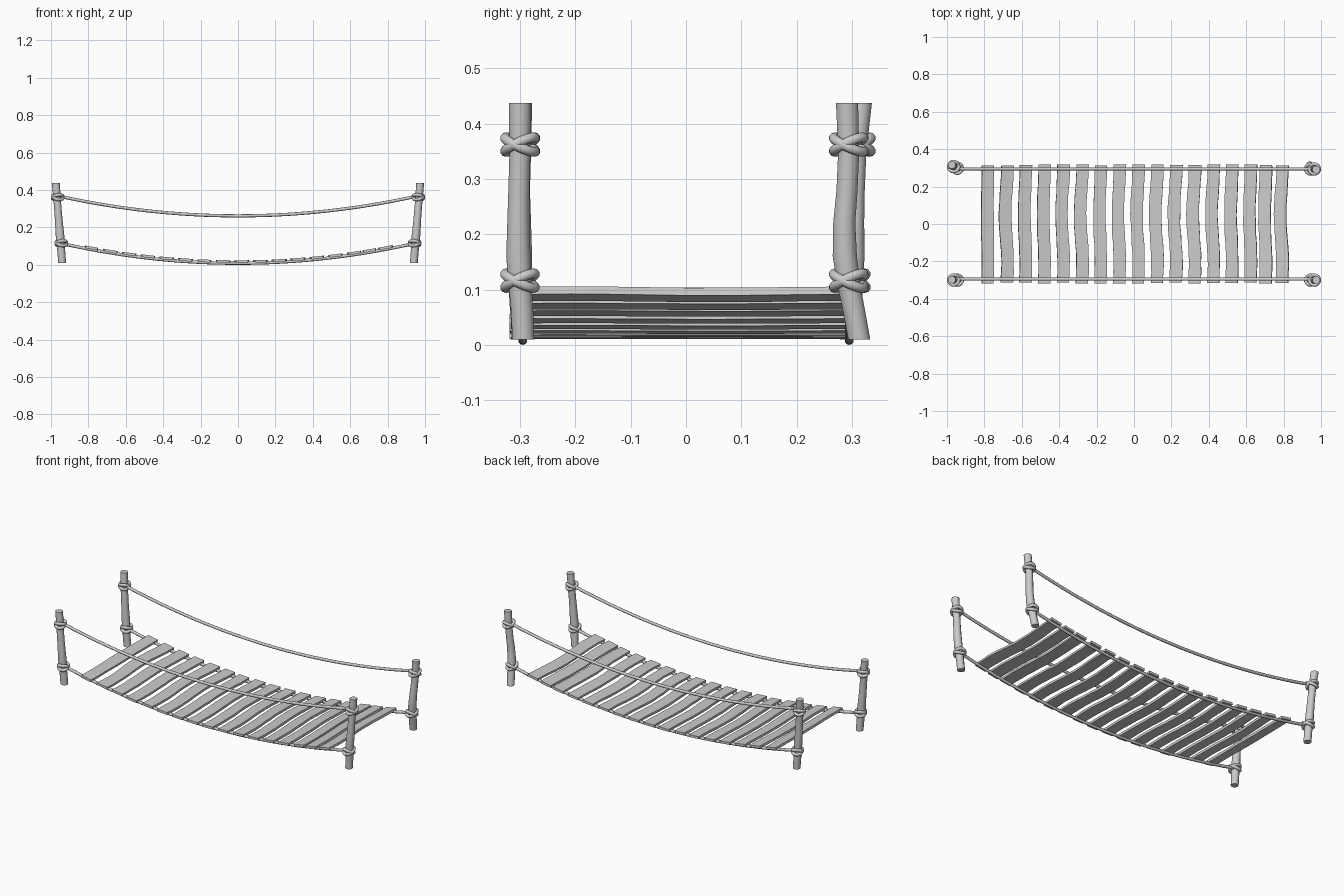
import bpy, bmesh, math, random
from mathutils import Vector

if "Cube" in bpy.data.objects:
    bpy.data.objects.remove(bpy.data.objects["Cube"])

random.seed(4)


def finish(bm, name, angle=35):
    bmesh.ops.recalc_face_normals(bm, faces=bm.faces)
    me = bpy.data.meshes.new(name)
    bm.to_mesh(me)
    bm.free()
    ob = bpy.data.objects.new(name, me)
    bpy.context.collection.objects.link(ob)
    bpy.ops.object.select_all(action='DESELECT')
    ob.select_set(True)
    bpy.context.view_layer.objects.active = ob
    bpy.ops.object.shade_smooth_by_angle(angle=math.radians(angle))
    return ob


def loft(bm, rings, closed=False):
    """Skin a list of point rings; cap the ends unless the loft is closed."""
    vs = [[bm.verts.new(p) for p in r] for r in rings]
    n = len(vs[0])
    pairs = list(zip(vs, vs[1:])) + ([(vs[-1], vs[0])] if closed else [])
    for a, b in pairs:
        for i in range(n):
            j = (i + 1) % n
            bm.faces.new((a[i], a[j], b[j], b[i]))
    if not closed:
        bm.faces.new(vs[0])
        bm.faces.new(vs[-1])


def tube(name, pts, r, sides=10, closed=False):
    pts = [Vector(p) for p in pts]
    n = len(pts)
    rings = []
    for i, p in enumerate(pts):
        a = pts[(i - 1) % n] if closed or i else p
        b = pts[(i + 1) % n] if closed or i < n - 1 else p
        t = (b - a).normalized()
        u = Vector((0, 0, 1))
        u = (u - t * u.dot(t)).normalized()
        v = t.cross(u)
        rings.append([p + r * (math.cos(k) * u + math.sin(k) * v)
                      for k in (2 * math.pi * s / sides for s in range(sides))])
    bm = bmesh.new()
    loft(bm, rings, closed)
    return finish(bm, name, 60)


def sag(x, low, high):
    return low + (high - low) * (x / 0.95) ** 2


# Crooked posts: heights shared, each with its own sideways bend
heights = [0.01, 0.06, 0.11, 0.16, 0.22, 0.28, 0.35, 0.437]
radii = [0.021, 0.021, 0.022, 0.023, 0.021, 0.02, 0.02, 0.021]
bends = {
    ("right", "front"): [-0.294, -0.296, -0.3, -0.303, -0.303, -0.302, -0.3, -0.3],
    ("right", "back"): [0.313, 0.304, 0.294, 0.287, 0.286, 0.291, 0.294, 0.291],
    ("left", "front"): [-0.297, -0.298, -0.3, -0.3, -0.3, -0.301, -0.299, -0.298],
    ("left", "back"): [0.298, 0.298, 0.298, 0.301, 0.302, 0.304, 0.307, 0.316],
}
for (side, end), ys in bends.items():
    s = 1 if side == "right" else -1

    def post_x(z):
        return s * (0.94 + 0.034 * (z - 0.01) / 0.427)

    rings = []
    for z, y, r in zip(heights, ys, radii):
        rings.append([(post_x(z) + r * math.cos(a), y + r * math.sin(a), z)
                      for a in (2 * math.pi * k / 10 for k in range(10))])
    bm = bmesh.new()
    loft(bm, rings)
    finish(bm, f"post_{side}_{end}", 45)

    # Knots: two crossing loops tied round the post
    for level, z, y in (("lower", 0.116, ys[2]), ("upper", 0.362, ys[6])):
        for k, tilt in enumerate((1, -1)):
            pts = []
            for i in range(28):
                a = 2 * math.pi * i / 28
                pts.append((post_x(z) * 0.996 + 0.027 * math.cos(a),
                            y + 0.027 * math.sin(a),
                            z + tilt * 0.013 * math.sin(a + 0.4 * s)))
            tube(f"knot_{level}_{side}_{end}_{k + 1}", pts, 0.009, closed=True)

# Sagging ropes
for end, y in (("front", -0.295), ("back", 0.295)):
    for name, low, high, r in (("deck_rope", 0.0085, 0.116, 0.0085),
                               ("hand_rope", 0.262, 0.366, 0.0085)):
        xs = [-0.96 + 1.92 * i / 32 for i in range(33)]
        tube(f"{name}_{end}", [(x, y, sag(x, low, high)) for x in xs], r)

# Wavy planks laid across the deck ropes
centres = [-0.783 + 0.1003 * i for i in range(15)] + [0.702, 0.788]
for n, cx in enumerate(centres):
    z = sag(cx, 0.0085, 0.116) + 0.009
    slope = math.atan(2 * 0.1075 * cx / 0.95 ** 2)
    wave = 0.001 if n == 0 else random.uniform(0.004, 0.007)
    rings = []
    for i in range(13):
        t = i / 12
        y = -0.316 + 0.632 * t + (random.uniform(-0.003, 0.003) if i in (0, 12) else 0)
        shift = wave * math.sin(2 * math.pi * (t * 1.2 + 0.05))
        half = 0.033 + random.uniform(-0.0015, 0.0015)
        ring = []
        for u, w in ((-half, -0.007), (half, -0.007), (half, 0.007), (-half, 0.007)):
            u += shift
            ring.append((cx + u * math.cos(slope) - w * math.sin(slope), y,
                         z + u * math.sin(slope) + w * math.cos(slope)))
        rings.append(ring)
    bm = bmesh.new()
    loft(bm, rings)
    finish(bm, f"plank_{n + 1:02d}", 30)
